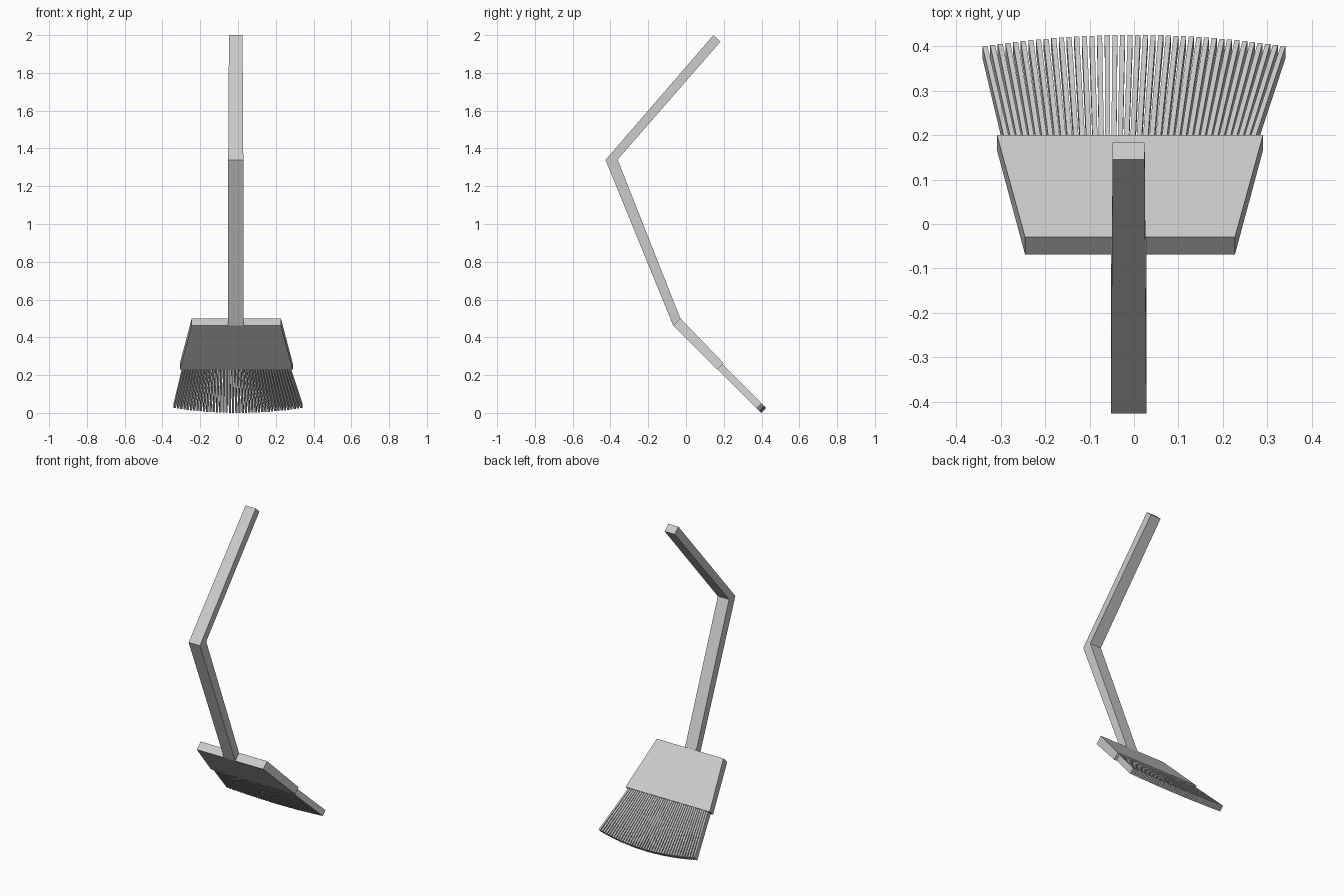
import bpy, bmesh
from mathutils import Vector

if "Cube" in bpy.data.objects:
    bpy.data.objects.remove(bpy.data.objects["Cube"])


def loft(bm, sections):
    """Join a run of four-cornered sections into one closed bar."""
    rings = [[bm.verts.new(p) for p in s] for s in sections]
    bm.faces.new(rings[0])
    bm.faces.new(rings[-1][::-1])
    for a, b in zip(rings, rings[1:]):
        for i in range(4):
            j = (i + 1) % 4
            bm.faces.new((a[j], a[i], b[i], b[j]))


def section(cx, half, upper, lower):
    """Rectangle spanning x, between two (y, z) points."""
    return [Vector((cx - half, *upper)), Vector((cx + half, *upper)),
            Vector((cx + half, *lower)), Vector((cx - half, *lower))]


def make(name, bars):
    bm = bmesh.new()
    for bar in bars:
        loft(bm, bar)
    bmesh.ops.recalc_face_normals(bm, faces=bm.faces)
    mesh = bpy.data.meshes.new(name)
    bm.to_mesh(mesh)
    bm.free()
    obj = bpy.data.objects.new(name, mesh)
    bpy.context.collection.objects.link(obj)
    return obj


# Bent handle, slightly narrower at the top
make("handle", [[
    section(-0.012, 0.036, (0.183, 1.966), (0.145, 2.0)),
    section(-0.012, 0.040, (-0.362, 1.341), (-0.426, 1.339)),
    section(-0.012, 0.040, (-0.03, 0.50), (-0.068, 0.463)),
]])

# Sloping trapezoid head
make("broom_head", [[
    section(-0.009, 0.236, (-0.029, 0.50), (-0.068, 0.463)),
    section(-0.009, 0.299, (0.20, 0.262), (0.166, 0.23)),
]])

# Fan of thin bristles with a curved tip line
COUNT = 40
bristles = []
for i in range(COUNT):
    t = 2 * i / (COUNT - 1) - 1
    lift = 0.025 * t * t
    bristles.append([
        section(-0.01 + 0.274 * t, 0.0057, (0.185, 0.267), (0.158, 0.24)),
        section(0.335 * t, 0.0057, (0.425 - lift, 0.027 + lift), (0.398 - lift, lift)),
    ])
make("bristles", bristles)
